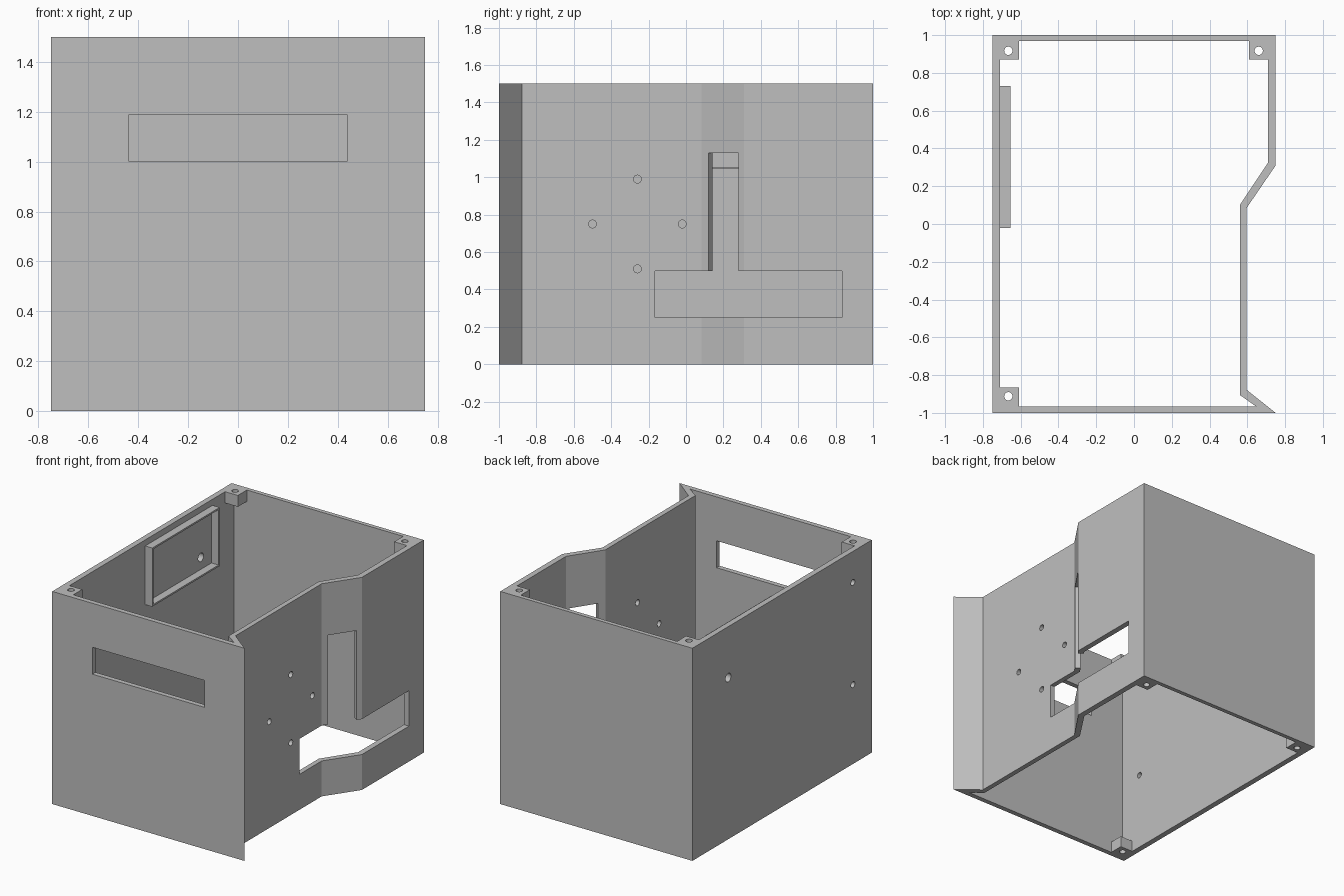
import bpy, bmesh, math
from mathutils import Matrix, Vector

if "Cube" in bpy.data.objects:
    bpy.data.objects.remove(bpy.data.objects["Cube"], do_unlink=True)

GREY = (0.52, 0.52, 0.52, 1)
mat = bpy.data.materials.new("plain grey")
mat.use_nodes = True
mat.diffuse_color = GREY
mat.node_tree.nodes["Principled BSDF"].inputs["Base Color"].default_value = GREY

H = 1.5  # enclosure height


def finish(name, bm):
    bmesh.ops.recalc_face_normals(bm, faces=bm.faces)
    mesh = bpy.data.meshes.new(name)
    bm.to_mesh(mesh)
    bm.free()
    mesh.materials.append(mat)
    obj = bpy.data.objects.new(name, mesh)
    bpy.context.collection.objects.link(obj)
    return obj


def box(name, lo, hi, turn=0):
    lo, hi = Vector(lo), Vector(hi)
    bm = bmesh.new()
    bmesh.ops.create_cube(bm, size=1, matrix=Matrix.Translation((lo + hi) / 2)
                          @ Matrix.Rotation(turn, 4, "Z")
                          @ Matrix.Diagonal((*(hi - lo), 1)))
    return finish(name, bm)


def rod(centre, radius, length, axis):
    bm = bmesh.new()
    turn = Matrix.Rotation(math.pi / 2, 4, "Y") if axis == "X" else Matrix()
    bmesh.ops.create_cone(bm, cap_ends=True, segments=24, radius1=radius, radius2=radius,
                          depth=length, matrix=Matrix.Translation(centre) @ turn)
    return finish("hole_cutter", bm)


def cut(target, cutter):
    mod = target.modifiers.new("cut", "BOOLEAN")
    mod.operation = "DIFFERENCE"
    mod.solver = "EXACT"
    mod.object = cutter
    bpy.context.view_layer.objects.active = target
    bpy.ops.object.modifier_apply(modifier=mod.name)
    bpy.data.objects.remove(cutter, do_unlink=True)


# Wall shell: matching outer and inner outlines, open above and below
outer = [(-.75, -1), (.75, -1), (.595, -.877), (.595, .083), (.75, .31), (.75, 1), (-.75, 1)]
inner = [(-.71, -.965), (.645, -.965), (.56, -.905), (.56, .1), (.71, .325), (.71, .97), (-.71, .97)]
bm = bmesh.new()
rings = [[bm.verts.new((x, y, z)) for x, y in line]
         for line, z in ((outer, 0), (outer, H), (inner, H), (inner, 0))]
for a, b in zip(rings, rings[1:] + rings[:1]):
    for i in range(len(a)):
        j = (i + 1) % len(a)
        bm.faces.new((a[i], a[j], b[j], b[i]))
shell = finish("wall_shell", bm)

# Front window
cut(shell, box("window_cutter", (-.437, -1.1, 1), (.437, -.9, 1.19)))

# Side opening, with an upright slot square to the slanted panel
cut(shell, box("opening_cutter", (.4, -.165, .25), (.9, .835, .5)))
slant = math.atan2(.227, .155) - math.pi / 2
cut(shell, box("slot_cutter", (.525, .103, .4), (.825, .297, 1.13), slant))

# Screw holes in the right wall, in a diamond
for y, z in ((-.26, .99), (-.26, .51), (-.5, .75), (-.02, .75)):
    cut(shell, rod((.58, y, z), .021, .2, "X"))

# Holes in the left wall
for y, z, r in ((.6, 1.14, .03), (-.79, 1.28, .021), (-.79, .56, .021)):
    cut(shell, rod((-.73, y, z), r, .2, "X"))

# Corner screw blocks, at the top and bottom of three corners
corners = {"back_left": ((-.71, .87), (-.61, .97), (-.665, .917)),
           "back_right": ((.61, .87), (.71, .97), (.66, .917)),
           "front_left": ((-.71, -.965), (-.61, -.865), (-.665, -.912))}
for name, (lo, hi, hole) in corners.items():
    for level, z in (("bottom", 0), ("top", H - .08)):
        block = box(f"{name}_{level}_block", (*lo, z), (*hi, z + .08))
        cut(block, rod((*hole, z + .04), .022, .2, "Z"))

# Thin rectangular frame on the inside of the left wall
frame = box("display_frame", (-.71, -.02, 1.043), (-.655, .73, 1.457))
cut(frame, box("frame_cutter", (-.8, -.008, 1.055), (-.6, .718, 1.445)))
